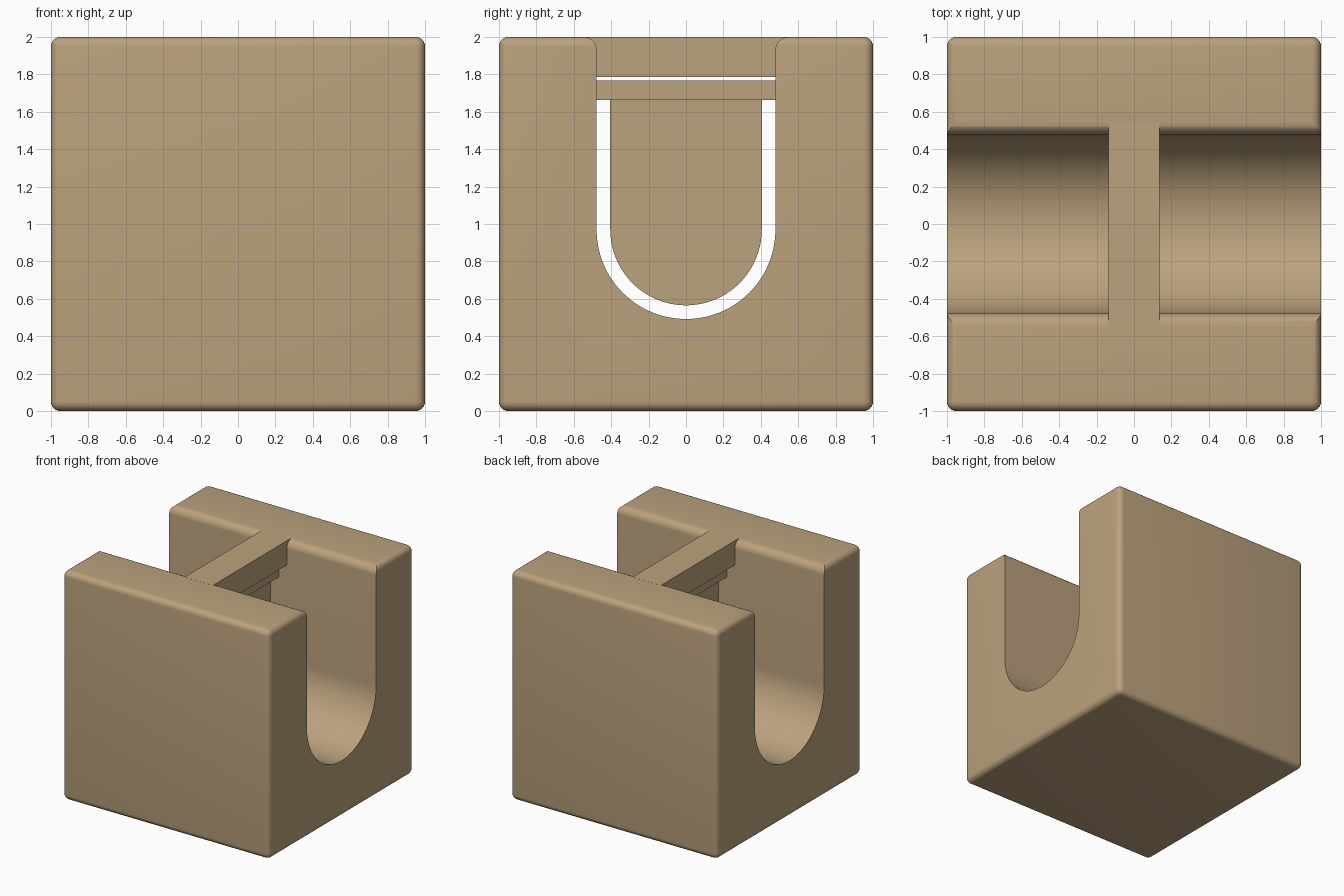
import bpy, bmesh, math

if "Cube" in bpy.data.objects:
    bpy.data.objects.remove(bpy.data.objects["Cube"])

tan = bpy.data.materials.new("tan clay")
tan.diffuse_color = (0.50, 0.36, 0.205, 1)
tan.use_nodes = True
tan.node_tree.nodes["Principled BSDF"].inputs["Base Color"].default_value = tan.diffuse_color


def arc(cy, cz, r, a0, a1, n):
    """Points (y, z) on an arc, angles in degrees."""
    angles = [math.radians(a0 + (a1 - a0) * i / n) for i in range(n + 1)]
    return [(cy + r * math.cos(a), cz + r * math.sin(a)) for a in angles]


def extrude_profile(name, points, half):
    """Prism along x from a closed outline in the yz plane."""
    bm = bmesh.new()
    face = bm.faces.new([bm.verts.new((-half, y, z)) for y, z in points])
    ext = bmesh.ops.extrude_face_region(bm, geom=[face])
    new = [v for v in ext["geom"] if isinstance(v, bmesh.types.BMVert)]
    bmesh.ops.translate(bm, vec=(2 * half, 0, 0), verts=new)
    bmesh.ops.recalc_face_normals(bm, faces=bm.faces)
    mesh = bpy.data.meshes.new(name)
    bm.to_mesh(mesh)
    bm.free()
    mesh.materials.append(tan)
    obj = bpy.data.objects.new(name, mesh)
    bpy.context.collection.objects.link(obj)
    return obj


def slab(name, half_x, half_y, z0, z1):
    outline = [(-half_y, z0), (half_y, z0), (half_y, z1), (-half_y, z1)]
    return extrude_profile(name, outline, half_x)


def smooth(obj):
    bpy.ops.object.select_all(action="DESELECT")
    obj.select_set(True)
    bpy.context.view_layer.objects.active = obj
    bpy.ops.object.shade_smooth_by_angle(angle=math.radians(35))


W, CZ, R = 0.478, 0.97, 0.07   # channel half width, arc centre height, lip radius

# Block with rounded outer edges
block = slab("block", 1, 1, 0, 2)
bevel = block.modifiers.new("round_edges", "BEVEL")
bevel.width, bevel.segments = 0.05, 6

# Round-bottomed channel cutter, flaring out over the rounded top lips
outline = arc(0, CZ, W, 180, 360, 48)
outline += arc(W + R, 2 - R, R, 180, 90, 8) + [(W + R, 2.2), (-W - R, 2.2)]
outline += arc(-W - R, 2 - R, R, 90, 0, 8)
cutter = extrude_profile("channel_cutter", outline, 1.2)
cutter.hide_render = True
cutter.hide_set(True)
cut = block.modifiers.new("channel", "BOOLEAN")
cut.operation, cut.object, cut.solver = "DIFFERENCE", cutter, "EXACT"

# Apply the modifiers so that smoothing follows the final edges
deps = bpy.context.evaluated_depsgraph_get()
final = bpy.data.meshes.new_from_object(block.evaluated_get(deps))
block.modifiers.clear()
block.data = final
bpy.data.objects.remove(cutter)
smooth(block)

# Bridge bar across the top of the channel
slab("bridge_bar", 0.137, 0.543, 1.787, 2.0)

# Thin hanging plate: crossbar and round-bottomed tongue
slab("plate_crossbar", 0.06, W + 0.005, 1.662, 1.767)
tongue = extrude_profile(
    "plate_tongue",
    arc(0, CZ, 0.405, 180, 360, 40) + [(0.405, 1.67), (-0.405, 1.67)], 0.033)
smooth(tongue)
